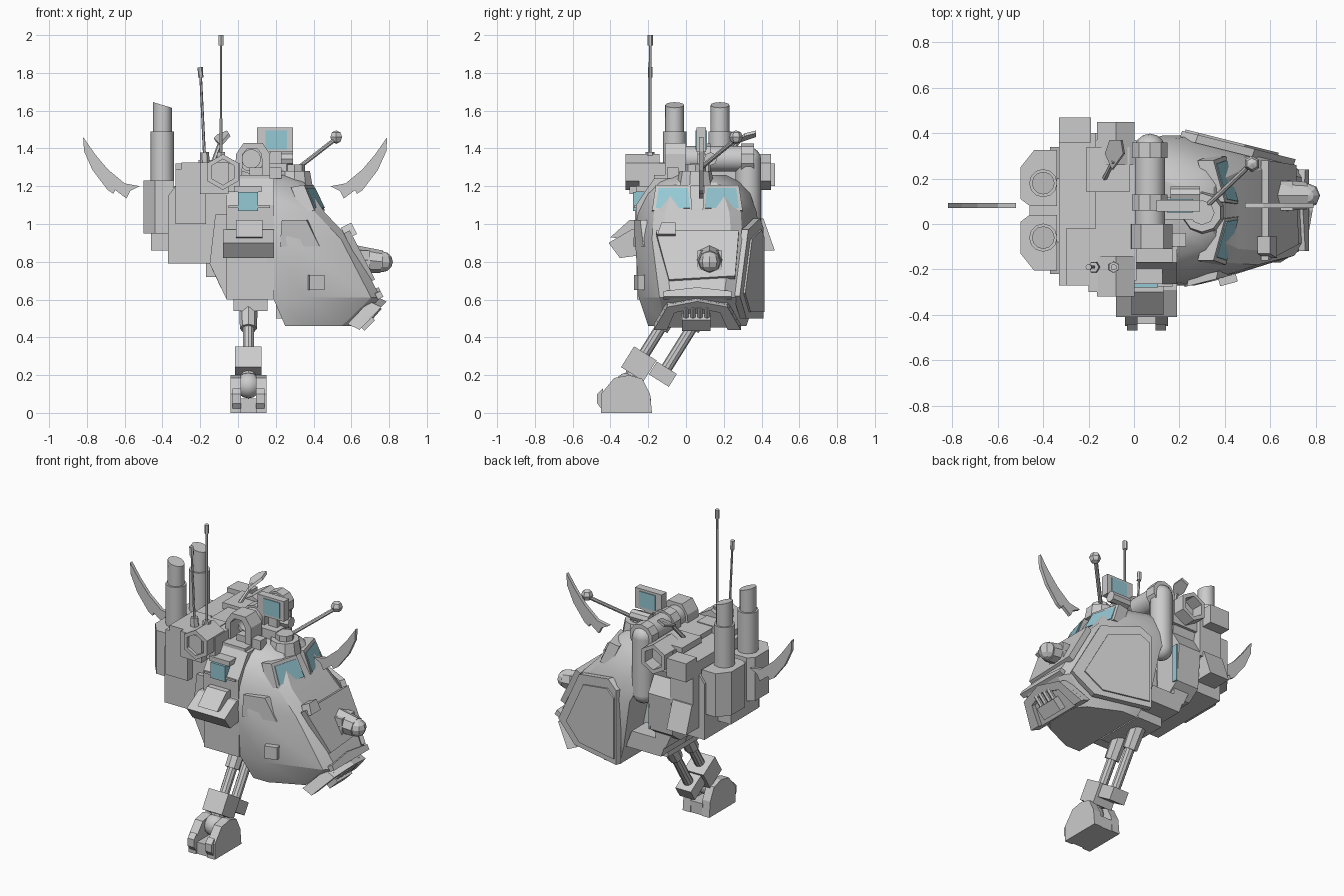
import bpy, bmesh, math
from mathutils import Vector, Matrix

if "Cube" in bpy.data.objects:
    bpy.data.objects.remove(bpy.data.objects["Cube"])

C = 0.06  # hull centre line in y
glass = bpy.data.materials.new("glass")
glass.diffuse_color = (0.3, 0.58, 0.66, 1)
glass.use_nodes = True
glass.node_tree.nodes["Principled BSDF"].inputs["Base Color"].default_value = glass.diffuse_color


def finish(name, bm, mat=None, smooth=0):
    bmesh.ops.recalc_face_normals(bm, faces=bm.faces)
    me = bpy.data.meshes.new(name)
    bm.to_mesh(me)
    bm.free()
    ob = bpy.data.objects.new(name, me)
    bpy.context.collection.objects.link(ob)
    if mat:
        me.materials.append(mat)
    if smooth:
        bpy.ops.object.select_all(action='DESELECT')
        ob.select_set(True)
        bpy.context.view_layer.objects.active = ob
        bpy.ops.object.shade_smooth_by_angle(angle=math.radians(smooth))
    return ob


def poly(name, pts, vec, mat=None):
    """polygon pushed along a vector"""
    bm = bmesh.new()
    a = [bm.verts.new(p) for p in pts]
    b = [bm.verts.new(Vector(p) + Vector(vec)) for p in pts]
    bm.faces.new(a)
    bm.faces.new(b[::-1])
    for i in range(len(a)):
        j = (i + 1) % len(a)
        bm.faces.new((a[i], a[j], b[j], b[i]))
    return finish(name, bm, mat)


def side(name, xz, y0, y1):
    return poly(name, [(x, y0, z) for x, z in xz], (0, y1 - y0, 0))


def cross(name, yz, x0, x1):
    return poly(name, [(x0, y, z) for y, z in yz], (x1 - x0, 0, 0))


def plan(name, xy, z0, z1):
    return poly(name, [(x, y, z0) for x, y in xy], (0, 0, z1 - z0))


def box(name, lo, hi, mat=None, rot=None):
    lo, hi = Vector(lo), Vector(hi)
    bm = bmesh.new()
    m = Matrix.Translation((lo + hi) / 2)
    if rot:
        m = m @ Matrix.Rotation(math.radians(rot[1]), 4, rot[0])
    bmesh.ops.create_cube(bm, size=1, matrix=m @ Matrix.Diagonal((*(hi - lo), 1)))
    return finish(name, bm, mat)


def cyl(name, p, q, r1, r2=None, n=12, hole=0):
    """tapered cylinder from p to q, optional hollow end at p"""
    p, q = Vector(p), Vector(q)
    d = q - p
    bm = bmesh.new()
    bmesh.ops.create_cone(bm, cap_ends=True, segments=n, radius1=r1, radius2=r2 or r1, depth=d.length)
    if hole:
        cap = min(bm.faces, key=lambda f: f.calc_center_median().z)
        bmesh.ops.inset_region(bm, faces=[cap], thickness=r1 * 0.28)
        e = bmesh.ops.extrude_discrete_faces(bm, faces=[cap])
        bmesh.ops.translate(bm, vec=(0, 0, hole), verts=e['faces'][0].verts[:])
    bm.transform(Matrix.Translation((p + q) / 2) @ d.to_track_quat('Z', 'Y').to_matrix().to_4x4())
    return finish(name, bm, None, 32 if n >= 10 else 0)


def ball(name, c, r, u=10, v=6):
    bm = bmesh.new()
    bmesh.ops.create_uvsphere(bm, u_segments=u, v_segments=v, radius=r, matrix=Matrix.Translation(c))
    return finish(name, bm, None, 40 if u >= 10 else 0)


# head: horizontal sections lofted upward (z, x back, x front, half width back, half width nose)
bm = bmesh.new()
rings = []
for z, xb, xf, hb, hn in [(.46, .25, .6, .26, .17), (.61, .185, .755, .31, .2), (.92, .13, .595, .33, .24),
                          (1.06, .06, .46, .315, .23), (1.16, .03, .395, .28, .2), (1.22, 0, .35, .23, .16),
                          (1.26, 0, .27, .15, .1)]:
    xm = xb + (xf - xb) * .3
    half = [(xb, hb), (xm, hb), (xf - .05, hn), (xf, hn - .06)]
    ring = half + [(x, -h) for x, h in half[::-1]]
    rings.append([bm.verts.new((x, C + h, z)) for x, h in ring])
for a, b in zip(rings, rings[1:]):
    for i in range(len(a)):
        j = (i + 1) % len(a)
        bm.faces.new((a[i], a[j], b[j], b[i]))
bm.faces.new(rings[0][::-1])
bm.faces.new(rings[-1])
finish("head_hull", bm, None, 25)

# middle and rear body, leaving a recess on the +y side
cross("mid_body", [(-.26, .6), (.2, .6), (.16, 1.24), (-.17, 1.24), (-.265, 1.1)], -.06, .19)
side("mid_lower_wall", [(-.06, .6), (.19, .6), (.19, 1.05), (-.12, 1.05), (-.15, .79)], -.25, .1)
side("door_sill", [(-.06, .6), (.19, .6), (.15, .71), (-.1, .71)], .1, .34)
side("rear_body", [(-.37, .79), (-.15, .79), (-.09, .66), (-.02, .7), (-.02, 1.24), (-.3, 1.24), (-.37, 1.15)], -.22, .34)
side("rear_lower_box", [(-.46, .86), (-.3, .86), (-.3, 1.2), (-.46, 1.2)], -.08, .2)
cross("door_post", [(.3, .72), (.38, .78), (.4, 1.02), (.34, 1.12), (.36, 1.2), (.2, 1.2), (.2, .72)], -.17, -.01)
box("door_glass", (-.012, .35, .78), (-.002, .385, 1.02), glass)
cross("rear_side_wedge", [(.33, .86), (.47, .86), (.41, 1.03), (.33, 1.03)], -.33, -.19)

# roof deck boxes
box("rear_deck", (-.33, -.27, 1.0), (-.17, .4, 1.29))
box("shoulder_beam", (-.17, -.25, 1.17), (.01, .37, 1.32))
box("deck_end_block", (-.33, .36, 1.2), (-.19, .47, 1.32))
box("antenna_block", (-.3, -.27, 1.16), (-.17, -.02, 1.325))
box("antenna_shelf", (-.2, -.3, 1.16), (-.05, -.04, 1.325))
box("deck_raised_block", (-.21, .14, 1.3), (-.02, .34, 1.34))
for s in (-1, 1):
    y = C + .005 + s * .385
    cyl("beam_tube", (-.08, y, 1.275), (-.08, C + s * .2, 1.275), .095, n=6, hole=.08)

# exhaust blocks and stacks
for y in (-.06, .18):
    o = math.copysign(1, y - C)
    plan("exhaust_block", [(-.34, C + o * .02), (-.46, C + o * .02), (-.5, C + o * .05), (-.5, C + o * .19),
                           (-.44, C + o * .265), (-.34, C + o * .265)], .95, 1.23)
    cyl("exhaust_stack_base", (-.4, y, 1.2), (-.4, y, 1.49), .062, n=12)
    top = cyl("exhaust_stack_top", (-.4, y, 1.47), (-.4, y, 1.63), .05, n=12)
    for v in top.data.vertices:  # slanted tip
        if v.co.z > 1.6:
            v.co.z -= (v.co.x + .4) * .3

# crescent fins front and back
horn = [(-.82, 1.46), (-.815, 1.385), (-.77, 1.285), (-.69, 1.18), (-.66, 1.16), (-.65, 1.18), (-.59, 1.135),
        (-.57, 1.175), (-.52, 1.2), (-.6, 1.215), (-.69, 1.29), (-.757, 1.37)]
side("rear_crescent", horn, .07, .092)
side("front_crescent", [(-.03 - x, z) for x, z in horn], .07, .092)

# bent pipe over the roof, its arched hood and saddle
cyl("roof_pipe", (.07, -.03, 1.345), (.07, .33, 1.345), .068, n=14, hole=.12)
ball("pipe_elbow", (.07, .33, 1.34), .068, 14, 8)
cyl("pipe_drop", (.07, .33, 1.34), (.07, .33, .98), .068, n=14)
ball("pipe_end", (.07, .33, .98), .068, 14, 8)
for y in (.06, .29):
    cyl("pipe_collar", (.07, y, 1.345), (.07, y + .07, 1.345), .082, n=10)
arch = [(-.02, 1.22), (-.01, 1.37), (.03, 1.43), (.13, 1.43), (.17, 1.37), (.17, 1.22), (.13, 1.22), (.125, 1.37),
        (.1, 1.4), (.05, 1.4), (.025, 1.37), (.02, 1.22)]
side("pipe_hood", arch, -.11, .0)
box("saddle_left", (-.02, -.17, 1.18), (.17, 0, 1.26))
box("saddle_step", (.06, -.1, 1.24), (.23, -.04, 1.3))

# hatch, display and sensor boom on the roof
cyl("hatch_ring", (.3, .05, 1.2), (.3, .05, 1.28), .1, .085, n=10)
cyl("hatch_cap", (.3, .05, 1.28), (.3, .05, 1.315), .055, n=8)
box("display_arm", (.13, .02, 1.25), (.26, .12, 1.32))
cyl("display_roller", (.16, .13, 1.345), (.29, .13, 1.345), .035, n=8)
box("display_neck", (.17, .07, 1.3), (.23, .1, 1.4))
box("display_frame", (.1, .055, 1.38), (.29, .105, 1.51))
box("display_glass", (.145, .05, 1.395), (.26, .11, 1.495), glass)
cyl("boom", (.31, .07, 1.29), (.51, .26, 1.445), .012, n=8)
ball("boom_sensor", (.52, .265, 1.46), .036, 6, 4)

# antennas and leaf dish
for a, b in [((-.09, -.19, 1.31), (-.09, -.19, 2)), ((-.175, -.19, 1.31), (-.2, -.19, 1.83))]:
    a, b = Vector(a), Vector(b)
    d = (b - a).normalized()
    cyl("antenna_base", a, a + d * .07, .027, .024, n=6)
    cyl("antenna_rod", a, b, .008, .007, n=6)
    cyl("antenna_tip", b - d * .055, b, .014, n=6)
cyl("dish_stalk", (-.13, .2, 1.33), (-.09, .28, 1.44), .012, n=6)
poly("leaf_dish", [(-.09, .24, 1.41), (-.12, .31, 1.44), (-.1, .37, 1.46), (-.05, .37, 1.48), (-.04, .31, 1.465)],
     (-.008, 0, .015))

# windows with frames
for s in (-1, 1):
    w = [(.455, .04, 1.075), (.405, .22, 1.075), (.36, .205, 1.18), (.405, .05, 1.18)]
    f = [(.46, .028, 1.06), (.405, .24, 1.06), (.35, .22, 1.195), (.4, .037, 1.195)]
    poly("windscreen_frame", [(x - .07, C + s * y, z) for x, y, z in f], (.07, 0, .012))
    poly("windscreen", [(x - .03, C + s * y, z) for x, y, z in w], (.035, 0, .01), glass)
box("side_window", (0, -.28, 1.07), (.105, -.2, 1.17), glass)
box("window_ledge", (-.05, -.275, 1.085), (.17, -.2, 1.098))
box("window_top_rail", (-.02, -.265, 1.17), (.125, -.18, 1.2))

# side panels of the head
plate = [(.2, .5), (.56, .5), (.7, .62), (.52, .97), (.27, 1.03), (.2, .98)]
poly("side_armour", [(x, .375 - .25 * (x - .2), z) for x, z in plate], (.012, .035, 0))
inner = [(.38 + (x - .4) * .82, .74 + (z - .75) * .82) for x, z in plate]
poly("side_armour_inset", [(x, .385 - .25 * (x - .2), z) for x, z in inner], (.012, .035, 0))
hatch = [(.23, .88), (.44, .88), (.37, 1.02), (.24, 1.02)]
poly("side_hatch", [(x, -.24 + .25 * (x - .24), z) for x, z in hatch], (-.008, -.035, 0))
box("side_latch", (.37, -.265, .65), (.45, -.2, .73), None, ('Z', 15))


# nose plates lying on the sloped face
def nose(name, yz, out):
    return poly(name, [(.755 - (z - .61) * .516 - .02, y, z) for y, z in yz], (.02 + out, 0, (.02 + out) * .5))


nose("nose_plate", [(-.16, .95), (.28, .95), (.26, .71), (-.09, .69)], .012)
nose("nose_brow", [(-.12, .63), (.06, .65), (.24, .63), (.24, .6), (-.12, .6)], .01)
nose("nose_vent", [(-.15, .92), (-.055, .92), (-.055, .98), (-.13, .98)], .035)
box("lamp_mount", (.6, .06, .74), (.7, .19, .86))
cyl("lamp_housing", (.58, .125, .82), (.76, .125, .8), .075, .06, n=8)
ball("lamp", (.765, .125, .8), .055, 8, 6)

# mouth: arched rim, recessed plate, jaw and teeth
rim = [(-.17, .47), (-.1, .59), (.06, .62), (.22, .59), (.29, .47), (.22, .47), (.18, .56), (.06, .585), (-.06, .56),
       (-.1, .47)]
poly("mouth_rim", [(.57 + (z - .46) * .95, y, z) for y, z in rim], (.065, 0, -.03))
poly("mouth_plate", [(.57 + (z - .46) * .95, y, z) for y, z in rim[:5]], (.04, 0, -.018))
box("mouth_jaw", (.64, -.02, .455), (.72, .13, .505), None, ('Y', -45))
for i in range(4):
    y = .0 + i * .037
    cyl("tooth", (.68, y, .48), (.75, y, .56), .014, n=6)

# shoulder guard on the -y side
guard = [(-.2, .97), (-.29, .97), (-.41, .9), (-.35, .82), (-.2, .84)]
cross("shoulder_guard", guard, -.08, .19)
cross("shoulder_guard_top", [(-.2, 1.02), (-.3, 1.02), (-.4, .93), (-.2, .9)], -.01, .13)

# leg: two slanted struts, knee blocks, forked foot
D = Vector((0, -.53, -.848))
for y, z in [(-.185, .37), (-.02, .37)]:
    m = Vector((.055, y, z))
    cyl("leg_strut", m - D * .33, m + D * .16, .03, n=10)
    cyl("leg_sleeve", m - D * .33, m - D * .09, .052, .045, n=8)
box("hip_block", (-.025, -.12, .54), (.155, .22, .64))
box("knee_block", (-.015, -.32, .195), (.125, -.18, .325), None, ('X', -32))
box("knee_block_small", (.0, -.185, .165), (.11, -.06, .245), None, ('X', -32))
cyl("ankle_link", (.055, -.26, .26), (.055, -.31, .12), .04, n=8)
ball("ankle_ball", (.055, -.31, .145), .068, 12, 8)
foot = [(-.45, 0), (-.18, 0), (-.19, .1), (-.23, .18), (-.3, .2), (-.38, .185), (-.45, .1)]
for x0, x1 in ((-.04, .015), (.095, .15)):
    cross("foot_cheek", foot, x0, x1)
box("foot_sole", (.01, -.44, 0), (.1, -.185, .075))
for x0, x1 in ((-.03, .015), (.095, .14)):
    cross("foot_toe", [(-.44, .01), (-.47, .05), (-.47, .1), (-.44, .13)], x0, x1)
